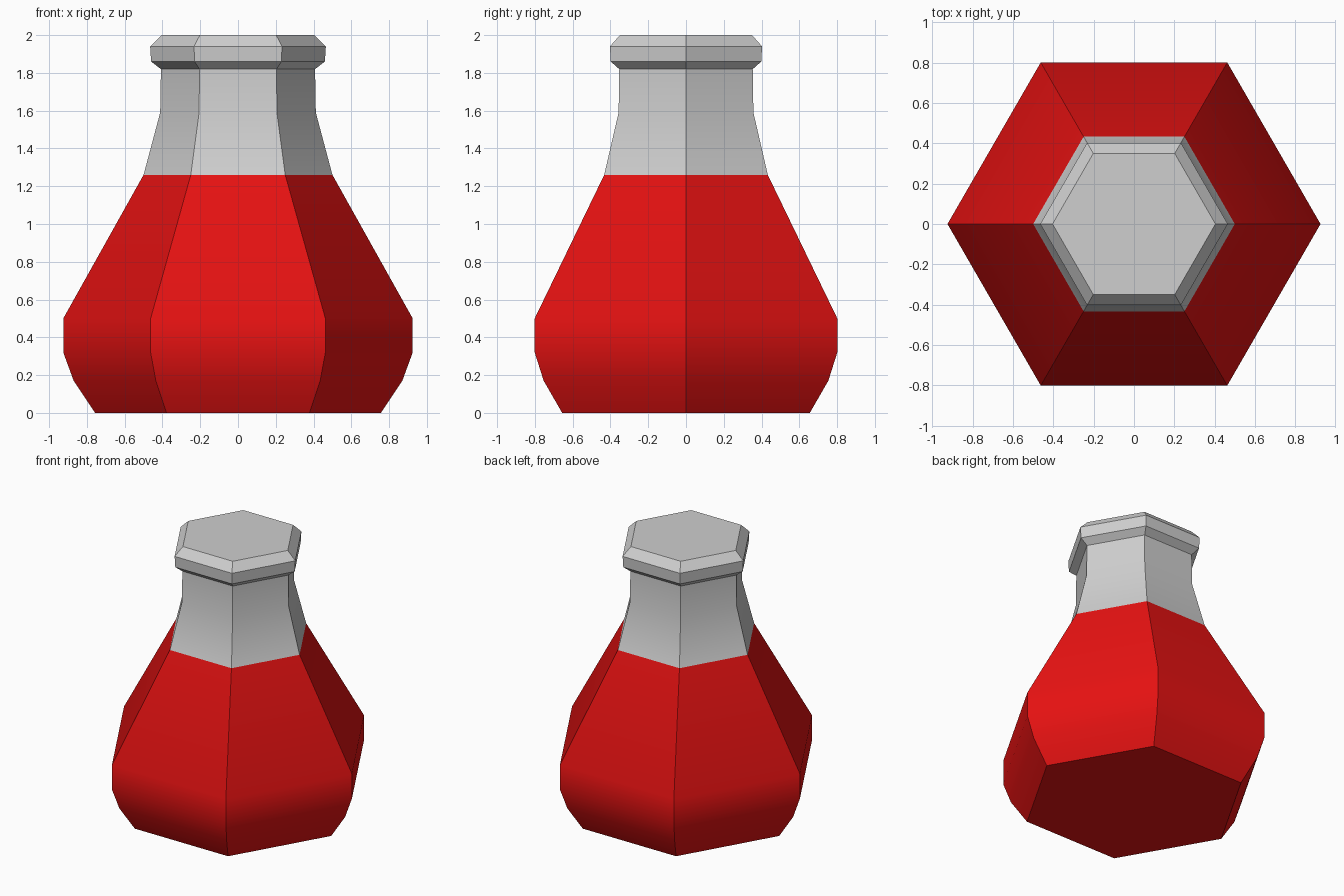
import bpy
import bmesh
from math import cos, sin, pi, radians

SIDES = 6

cube = bpy.data.objects.get("Cube")
if cube:
    bpy.data.objects.remove(cube, do_unlink=True)


def make_material(name, colour):
    mat = bpy.data.materials.new(name)
    mat.use_nodes = True
    mat.diffuse_color = colour
    mat.node_tree.nodes["Principled BSDF"].inputs["Base Color"].default_value = colour
    return mat


red = make_material("red liquid", (0.8, 0.006, 0.006, 1))
grey = make_material("pale grey glass", (0.62, 0.62, 0.62, 1))


def lathe(name, profile, materials, cap_bottom=False, cap_top=False, split=None):
    """Six-sided turned shape from (corner radius, height) points."""
    bm = bmesh.new()
    rings = [[bm.verts.new((r * cos(2 * pi * i / SIDES), r * sin(2 * pi * i / SIDES), z))
              for i in range(SIDES)] for r, z in profile]
    for low, high in zip(rings, rings[1:]):
        for i in range(SIDES):
            j = (i + 1) % SIDES
            bm.faces.new((low[i], low[j], high[j], high[i]))
    if cap_bottom:
        bm.faces.new(rings[0][::-1])
    if cap_top:
        bm.faces.new(rings[-1])
    # faces above the fill level take the second material
    if split is not None:
        for face in bm.faces:
            face.material_index = int(face.calc_center_median().z > split)
    mesh = bpy.data.meshes.new(name)
    bm.to_mesh(mesh)
    bm.free()
    for mat in materials:
        mesh.materials.append(mat)
    obj = bpy.data.objects.new(name, mesh)
    bpy.context.collection.objects.link(obj)
    bpy.ops.object.select_all(action="DESELECT")
    obj.select_set(True)
    bpy.context.view_layer.objects.active = obj
    bpy.ops.object.shade_smooth_by_angle(angle=radians(32))
    return obj


# Flask body: filled bulb below, clear neck above
fill_level = 1.26
lathe("flask_body",
      [(0.757, 0), (0.87, 0.17), (0.925, 0.32), (0.925, 0.5),
       (0.5, fill_level), (0.412, 1.59), (0.408, 1.82)],
      [red, grey], cap_bottom=True, split=fill_level)

# Bevelled, closed rim on the neck
lathe("flask_rim",
      [(0.408, 1.82), (0.46, 1.86), (0.465, 1.94), (0.404, 2.0)],
      [grey], cap_top=True)
